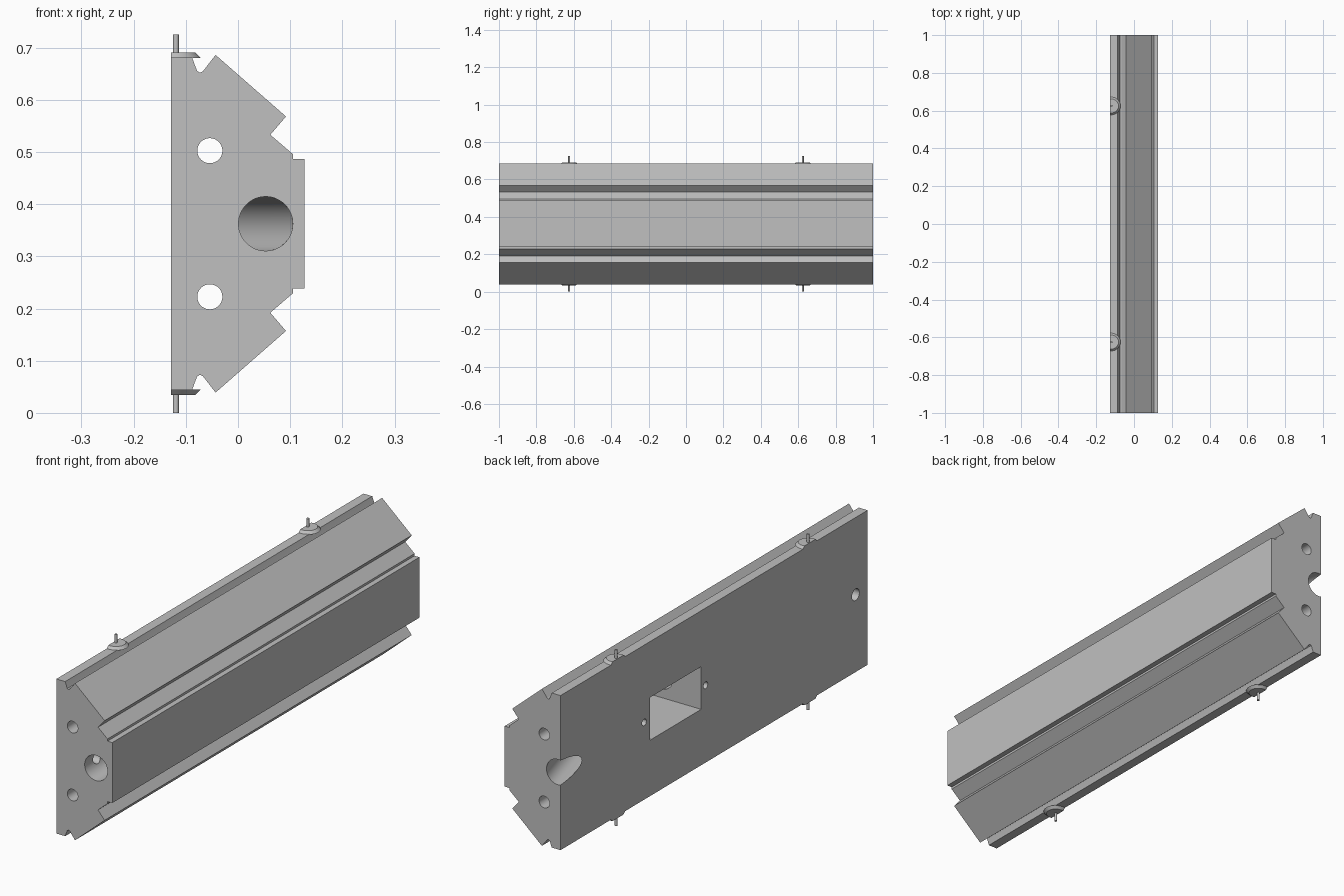
import bpy, bmesh, math
from mathutils import Vector

if "Cube" in bpy.data.objects:
    bpy.data.objects.remove(bpy.data.objects["Cube"])

MID = 0.3625     # height of the symmetry plane
BACK = -0.128    # flat mounting face

grey = bpy.data.materials.new("light_grey")
grey.use_nodes = True
color = (0.527, 0.527, 0.527, 1)
grey.diffuse_color = color
grey.node_tree.nodes["Principled BSDF"].inputs["Base Color"].default_value = color


def finish(name, bm):
    bmesh.ops.recalc_face_normals(bm, faces=bm.faces)
    mesh = bpy.data.meshes.new(name)
    bm.to_mesh(mesh)
    bm.free()
    mesh.materials.append(grey)
    obj = bpy.data.objects.new(name, mesh)
    bpy.context.collection.objects.link(obj)
    return obj


def prism(name, ring, sweep):
    """Extrude a closed outline along a vector."""
    bm = bmesh.new()
    face = bm.faces.new([bm.verts.new(p) for p in ring])
    new = bmesh.ops.extrude_face_region(bm, geom=[face])["geom"]
    verts = [g for g in new if isinstance(g, bmesh.types.BMVert)]
    bmesh.ops.translate(bm, verts=verts, vec=sweep)
    return finish(name, bm)


def circle(center, u, r, n=48):
    """Circle spanned by the horizontal direction u and the z axis."""
    up = Vector((0, 0, 1))
    return [Vector(center) + Vector(u) * r * math.cos(2 * math.pi * i / n)
            + up * r * math.sin(2 * math.pi * i / n) for i in range(n)]


def select(obj):
    bpy.ops.object.select_all(action='DESELECT')
    obj.select_set(True)
    bpy.context.view_layer.objects.active = obj


def cut(obj, cutter):
    mod = obj.modifiers.new("cut", 'BOOLEAN')
    mod.operation = 'DIFFERENCE'
    mod.solver = 'EXACT'
    mod.object = cutter
    select(obj)
    bpy.ops.object.modifier_apply(modifier=mod.name)
    bpy.data.objects.remove(cutter)


# Main beam: mirrored profile swept along its length
half = [(BACK, 0.681), (-0.088, 0.681), (-0.081, 0.662), (-0.078, 0.655),
        (-0.073, 0.652), (-0.067, 0.655), (-0.043, 0.686), (0.092, 0.568),
        (0.062, 0.533), (0.105, 0.496), (0.105, 0.487), (0.127, 0.487)]
outline = half + [(x, 2 * MID - z) for x, z in reversed(half)]
beam = prism("beam", [(x, -1, z) for x, z in outline], (0, 2, 0))

X, Y = (1, 0, 0), (0, 1, 0)

# Two small bores along the full length
for side in (-1, 1):
    cut(beam, prism("rod_cutter", circle((-0.054, -1.1, MID + side * 0.14), X, 0.024),
                    (0, 2.2, 0)))

# Rectangular pocket in the flat face
pocket = [(-0.2, y, MID + z) for y, z in
          ((0.084, -0.088), (0.416, -0.088), (0.416, 0.088), (0.084, 0.088))]
cut(beam, prism("pocket_cutter", pocket, (0.308, 0, 0)))

# Large bore: straight into the pocket, then slanting out at the far end
cut(beam, prism("bore_cutter", circle((0.053, -1.1, MID), X, 0.052), (0, 1.3, 0)))
cut(beam, prism("slant_cutter", circle((0.054, 0.412, MID), X, 0.052),
                (-0.199, 0.688, 0)))

# Screw holes beside the pocket and a cross hole near the front end
for y, r, depth in ((0.455, 0.014, 0.1), (0.055, 0.014, 0.1), (-0.922, 0.024, 0.18)):
    cut(beam, prism("hole_cutter", circle((BACK - 0.05, y, MID), Y, r, 32),
                    (depth + 0.05, 0, 0)))

select(beam)
bpy.ops.object.shade_smooth_by_angle(angle=math.radians(25))

# Clipped conical washers with pins, on top and underneath
for side, level in ((1, "upper"), (-1, "lower")):
    for y, end in ((-0.625, "front"), (0.625, "back")):
        for part, r1, r2, low, high in (("washer", 0.048, 0.037, 0.680, 0.691),
                                        ("pin", 0.0055, 0.0055, 0.682, 0.725)):
            bm = bmesh.new()
            bmesh.ops.create_cone(bm, cap_ends=True, segments=40,
                                  radius1=r1, radius2=r2, depth=high - low)
            for v in bm.verts:
                z = v.co.z + (low + high) / 2 - MID
                v.co = (v.co.x - 0.119, v.co.y + y, MID + side * z)
            cutoff = bmesh.ops.bisect_plane(
                bm, geom=bm.verts[:] + bm.edges[:] + bm.faces[:],
                plane_co=(BACK, 0, 0), plane_no=(-1, 0, 0), clear_outer=True)
            rim = [e for e in cutoff["geom_cut"] if isinstance(e, bmesh.types.BMEdge)]
            if rim:
                bmesh.ops.holes_fill(bm, edges=rim)
            obj = finish(f"{level}_{end}_{part}", bm)
            select(obj)
            bpy.ops.object.shade_smooth_by_angle(angle=math.radians(30))
